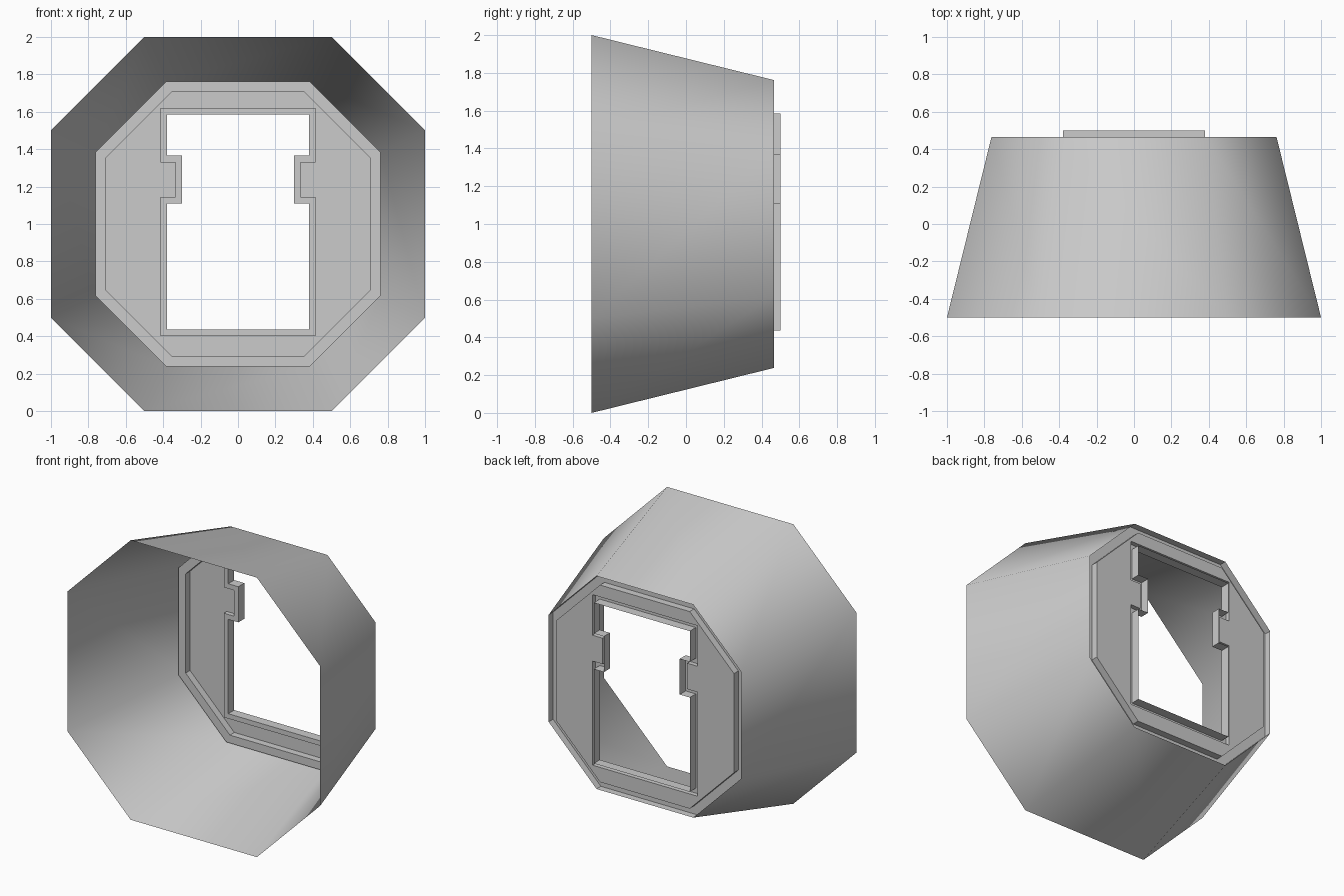
import bpy
import bmesh
from mathutils import Vector

cube = bpy.data.objects.get("Cube")
if cube:
    bpy.data.objects.remove(cube, do_unlink=True)

# One flat grey for the whole model
grey = bpy.data.materials.new("plain_grey")
grey.use_nodes = True
colour = (0.6, 0.6, 0.6, 1)
grey.diffuse_color = colour
grey.node_tree.nodes["Principled BSDF"].inputs["Base Color"].default_value = colour

# Depths along y
FRONT, BACK, GROOVE, STRIP, LIP = -0.5, 0.465, 0.415, 0.432, 0.5


def octagon(half, corner, y):
    """Octagon loop around the axis at z = 1."""
    quarter = [(half, -corner), (half, corner)]
    points = []
    for turn in range(4):
        points += quarter
        quarter = [(-b, a) for a, b in quarter]
    return [Vector((x, y, z + 1)) for x, z in points]


def opening(grow, y):
    """Rectangular opening with a tab on each side, offset by grow."""
    w, tab = 0.38 + grow, 0.30 + grow
    side = [(w, 0.435 - grow), (w, 1.11 + grow), (tab, 1.11 + grow),
            (tab, 1.365 - grow), (w, 1.365 - grow), (w, 1.585 + grow)]
    points = side + [(-x, z) for x, z in reversed(side)]
    return [Vector((x, y, z)) for x, z in points]


def finish(name, bm, smooth=False):
    mesh = bpy.data.meshes.new(name)
    bm.to_mesh(mesh)
    bm.free()
    mesh.materials.append(grey)
    obj = bpy.data.objects.new(name, mesh)
    bpy.context.collection.objects.link(obj)
    for face in mesh.polygons:
        face.use_smooth = smooth
    return obj


def loft(name, loops, smooth=False):
    """Skin a row of loops with quads."""
    bm = bmesh.new()
    rows = [[bm.verts.new(p) for p in loop] for loop in loops]
    for a, b in zip(rows, rows[1:]):
        for i in range(len(a)):
            j = (i + 1) % len(a)
            bm.faces.new((a[i], b[i], b[j], a[j]))
    return finish(name, bm, smooth)


def plate(name, loops):
    """Flat sheet between an outer loop and a hole."""
    bm = bmesh.new()
    edges = []
    for loop in loops:
        verts = [bm.verts.new(p) for p in loop]
        edges += [bm.edges.new((v, verts[i - 1])) for i, v in enumerate(verts)]
    bmesh.ops.triangle_fill(bm, edges=edges, use_beauty=True, normal=(0, 1, 0))
    for face in bm.faces:
        face.normal_update()
        if face.normal.y < 0:
            face.normal_flip()
    return finish(name, bm)


# Tapered thin shell, smooth around
loft("tapered_shell", [octagon(1, 0.5, FRONT), octagon(0.762, 0.383, BACK)], True)

# Sunken groove inside the shell's back edge
loft("back_groove", [octagon(0.762, 0.383, BACK), octagon(0.762, 0.383, GROOVE),
                     octagon(0.705, 0.355, GROOVE), octagon(0.705, 0.355, BACK)])

# Back plate with the tabbed opening
plate("back_plate", [octagon(0.705, 0.355, BACK), opening(0.035, BACK)])

# Sunken strip and raised lip around the opening
loft("opening_lip", [opening(0.035, BACK), opening(0.035, STRIP),
                     opening(0, STRIP), opening(0, LIP)])
